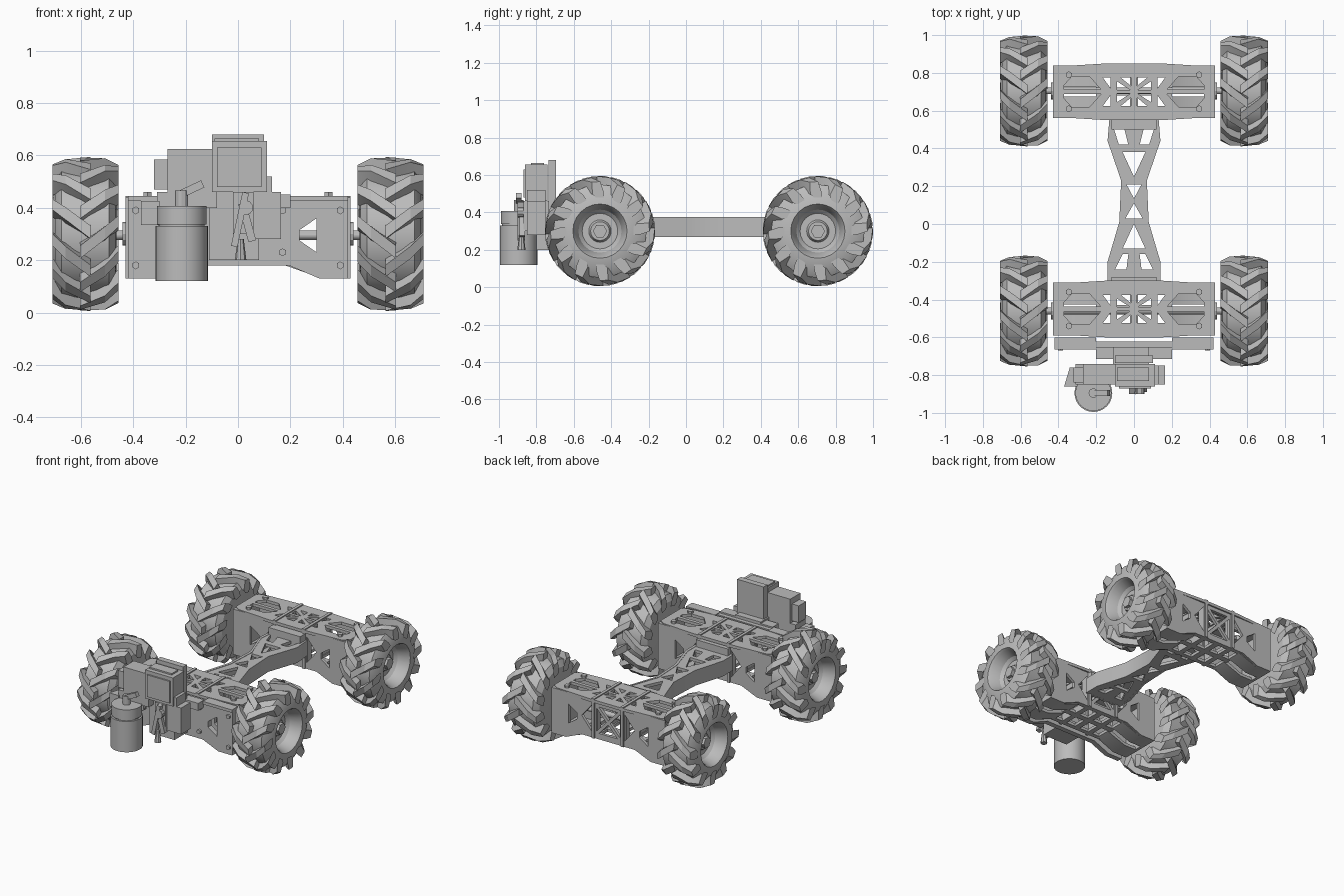
import bpy, bmesh
from math import cos, sin, pi, radians
from mathutils import Matrix, Vector

default_cube = bpy.data.objects.get("Cube")
if default_cube:
    bpy.data.objects.remove(default_cube, do_unlink=True)

grey = bpy.data.materials.new("plain_grey")
grey.use_nodes = True
grey.diffuse_color = (0.5, 0.5, 0.5, 1)
grey.node_tree.nodes["Principled BSDF"].inputs["Base Color"].default_value = grey.diffuse_color
parts = []


def add_mesh(name, bm, location=(0, 0, 0), rotation=(0, 0, 0)):
    """Finish a bmesh as a named object in the shared grey."""
    bmesh.ops.remove_doubles(bm, verts=bm.verts, dist=0.0001)
    bmesh.ops.recalc_face_normals(bm, faces=bm.faces)
    mesh = bpy.data.meshes.new(name)
    bm.to_mesh(mesh)
    bm.free()
    mesh.materials.clear()
    mesh.materials.append(grey)
    obj = bpy.data.objects.new(name, mesh)
    obj.location, obj.rotation_euler = location, rotation
    bpy.context.collection.objects.link(obj)
    parts.append(obj)
    return obj


def box(name, xs, ys, zs, tilt=(0, 0, 0)):
    """Box from its extents on each axis."""
    low, high = Vector((xs[0], ys[0], zs[0])), Vector((xs[1], ys[1], zs[1]))
    bm = bmesh.new()
    bmesh.ops.create_cube(bm, size=1)
    bmesh.ops.scale(bm, vec=high - low, verts=bm.verts)
    return add_mesh(name, bm, (low + high) / 2, tilt)


def cylinder(name, center, radius, length, axis="z", sides=24, tip=None):
    bm = bmesh.new()
    bmesh.ops.create_cone(bm, cap_ends=True, segments=sides, radius1=radius,
                          radius2=radius if tip is None else tip, depth=length)
    turn = {"z": (0, 0, 0), "x": (0, pi / 2, 0), "y": (pi / 2, 0, 0)}[axis]
    return add_mesh(name, bm, center, turn)


def plate(name, outline, holes, thickness, location, plane="xy"):
    """Flat plate with cut-outs, from filled 2D curve outlines."""
    curve = bpy.data.curves.new(name, "CURVE")
    curve.dimensions, curve.fill_mode, curve.extrude = "2D", "BOTH", thickness / 2
    for loop in [outline] + list(holes):
        spline = curve.splines.new("POLY")
        spline.points.add(len(loop) - 1)
        for point, (u, v) in zip(spline.points, loop):
            point.co = (u, v, 0, 1)
        spline.use_cyclic_u = True
    helper = bpy.data.objects.new(name + "_outline", curve)
    bpy.context.collection.objects.link(helper)
    bpy.context.view_layer.update()
    graph = bpy.context.evaluated_depsgraph_get()
    mesh = bpy.data.meshes.new_from_object(helper.evaluated_get(graph))
    bm = bmesh.new()
    bm.from_mesh(mesh)
    bpy.data.objects.remove(helper)
    bpy.data.curves.remove(curve)
    bpy.data.meshes.remove(mesh)
    turn = {"xy": (0, 0, 0), "xz": (pi / 2, 0, 0), "yz": (pi / 2, 0, pi / 2)}[plane]
    return add_mesh(name, bm, location, turn)


def flip(loops, u=-1, v=1):
    return [[(a * u, b * v) for a, b in loop] for loop in loops]


def both(loops):
    """The loops and their mirror images."""
    return loops + flip(loops)


def symmetric(half):
    """Close a right-hand half outline by mirroring it."""
    return half + [(-u, v) for u, v in reversed(half)]


def rectangle(u, v0, v1):
    return [(-u, v0), (u, v0), (u, v1), (-u, v1)]


# Wheels: lathed tyre with recessed rim, and staggered chevron lugs
TYRE = [(-.12, 0), (-.12, .12), (-.115, .21), (-.09, .25), (.09, .25), (.115, .21),
        (.125, .145), (.11, .135), (.05, .115), (.03, .095), (.03, .06), (.05, .05), (.05, 0)]
LUG = [(.126, .18, .215, 0), (.126, .2, .265, .08), (.075, .23, .29, .25), (-.02, .23, .295, .5)]
LUGS_PER_SIDE = 12


def wheel(name, side, y):
    center = (side * .583, y, .3)
    bm = bmesh.new()
    verts = [bm.verts.new((side * x, 0, r)) for x, r in TYRE]
    edges = [bm.edges.new(pair) for pair in zip(verts, verts[1:])]
    bmesh.ops.spin(bm, geom=verts + edges, axis=(1, 0, 0), cent=(0, 0, 0),
                   angle=2 * pi, steps=24, use_merge=True)
    add_mesh(name + "_tyre", bm, center)

    bm = bmesh.new()
    for hand in (1, -1):
        for i in range(LUGS_PER_SIDE):
            start = 2 * pi * (i + (.5 if hand < 0 else 0)) / LUGS_PER_SIDE
            rings = []
            for x, low, high, sweep in LUG:
                corners = [(low, -.12), (high, -.085), (high, .085), (low, .12)]
                rings.append([bm.verts.new((side * hand * x, -r * sin(start + sweep + w),
                                            r * cos(start + sweep + w))) for r, w in corners])
            for a, b in zip(rings, rings[1:]):
                for k in range(4):
                    n = (k + 1) % 4
                    bm.faces.new((a[k], a[n], b[n], b[k]))
            bm.faces.new(rings[0])
            bm.faces.new(rings[-1])
    add_mesh(name + "_tread", bm, center)
    cylinder(name + "_hub_nut", (side * .64, y, .3), .038, .03, "x", 6)


# Axle housings: trussed plates around a cross shaft
TOP = symmetric([(.15, -.15), (.39, -.135), (.43, -.11), (.43, .11), (.39, .135), (.15, .15)])
TOP_HOLES = both([[(.125, .02), (.165, .075), (.125, .075)], [(.02, .01), (.09, .055), (.09, .01)],
                  [(.015, .03), (.07, .075), (.015, .075)],
                  [(.175, .012), (.37, .012), (.37, .035), (.33, .08), (.235, .08)]])
TOP_HOLES += flip(TOP_HOLES, 1, -1)
FACE = symmetric([(.2, .18), (.32, .13), (.43, .13), (.43, .44)])
WINDOW = both([[(.235, .275), (.235, .315), (.3, .36), (.3, .23)]])
FACE_HOLES = WINDOW + both([[(.125, .22), (.125, .4), (.2, .31)], [(.09, .23), (.09, .39), (.015, .31)]])
FACE_HOLES += [[(-.07, .22), (.07, .22), (0, .295)], [(-.07, .4), (.07, .4), (0, .325)]]
FOOT = [(.18, .18), (.32, .13), (.43, .13), (.43, .15), (.32, .15), (.2, .2)]
FLOOR_HOLES = both([[(.02, .02), (.09, .02), (.09, .11), (.02, .11)],
                    [(.125, .02), (.18, .02), (.18, .11), (.125, .11)]])


def housing(name, y, wheel_y):
    plate(name + "_top", TOP, TOP_HOLES, .02, (0, y, .435))
    plate(name + "_floor", rectangle(.2, -.14, .14), FLOOR_HOLES + flip(FLOOR_HOLES, 1, -1),
          .02, (0, y, .19))
    for end, word in ((-1, "front"), (1, "back")):
        plate(f"{name}_{word}_face", FACE, FACE_HOLES, .02, (0, y + end * .13, 0), "xz")
        for loop in both([FOOT]):
            plate(f"{name}_{word}_foot", loop, [], .1, (0, y + end * .075, 0), "xz")
    for side in (-1, 1):
        plate(name + "_rib", rectangle(.15, .18, .452), [rectangle(.08, .23, .39)],
              .02, (side * .11, y, 0), "yz")
        plate(name + "_end", rectangle(.12, .13, .44), [], .02, (side * .42, y, 0), "yz")
        cylinder(name + "_bearing", (side * .43, wheel_y, .3), .045, .02, "x", 12)
        for end in (-1, 1):
            cylinder(name + "_screw", (side * .345, y + end * .09, .45), .018, .02, sides=6)
        wheel(name + ("_left" if side > 0 else "_right"), side, wheel_y)
    cylinder(name + "_shaft", (0, wheel_y, .295), .018, 1, "x", 12)


housing("front", -.45, -.46)
housing("rear", .7, .705)

# Front bumper plate with corner bolts
plate("bumper", [(x * .97, z) for x, z in FACE], WINDOW, .035, (0, -.64, 0), "xz")
for side in (-1, 1):
    for x, z in ((.17, .39), (.17, .23), (.39, .39), (.39, .18)):
        cylinder("bumper_bolt", (side * x, -.66, z), .015, .02, "y", 6)
    box("bumper_lip", sorted((side * .2, side * .42)), (-.665, -.6), (.425, .445))

# Spine: pinched truss between the housings
SPINE = symmetric([(.14, -.31), (.14, -.2), (.078, .01), (.068, .23), (.14, .44), (.13, .56)])
SPINE_HOLES = [[(-.06, .38), (.06, .38), (0, .25)], [(-.04, .21), (.04, .21), (0, .135)],
               [(-.045, .03), (.045, .03), (0, .11)], [(-.06, -.13), (.06, -.13), (0, 0)]]
SPINE_HOLES += both([[(.03, -.16), (.06, -.16), (.1, -.24), (.04, -.24)],
                     [(.03, .42), (.08, .42), (.105, .5), (.05, .5)]])
inner = [(u - .018 * (1 if u > 0 else -1), v * .97) for u, v in SPINE]
plate("spine_walls", SPINE, [inner], .105, (0, 0, .322))
for z in (.28, .362):
    plate("spine_truss", SPINE, SPINE_HOLES, .02, (0, 0, z))
box("spine_rear_joint", (-.12, .12), (.5, .57), (.27, .42))
box("spine_front_joint", (-.12, .12), (-.32, -.28), (.27, .42))

# Gearbox block on the front
box("gearbox_main", (-.1, .11), (-.86, -.74), (.46, .655))
box("gearbox_side", (-.27, -.1), (-.85, -.74), (.46, .625))
box("gearbox_cover", (-.08, .09), (-.87, -.85), (.48, .63))
box("gearbox_plug", (-.32, -.265), (-.84, -.76), (.47, .585))
box("gearbox_step", (.1, .13), (-.85, -.75), (.46, .52))
box("gearbox_back_plate", (-.1, .1), (-.735, -.695), (.37, .68))
box("gearbox_shelf", (-.2, .2), (-.715, -.65), (.4, .45))
box("gearbox_base", (-.11, .08), (-.8, -.65), (.2, .46))
box("gearbox_right_clamp", (.06, .165), (-.85, -.75), (.28, .46))
box("gearbox_cap", (-.09, .08), (-.83, -.76), (.655, .665))

# Motor can with its bracket
box("motor_bracket", (-.31, -.08), (-.85, -.74), (.4, .46))
plate("motor_ear", [(-.37, -.86), (-.3, -.86), (-.3, -.76), (-.34, -.76)], [], .09, (0, 0, .38))
cylinder("motor_can", (-.215, -.895, .225), .1, .21, sides=32)
cylinder("motor_neck", (-.215, -.895, .335), .088, .02, sides=32)
cylinder("motor_head", (-.215, -.895, .372), .095, .07, sides=32)
cylinder("motor_spindle", (-.215, -.895, .435), .025, .06, sides=12)
box("motor_lever", (-.23, -.13), (-.91, -.88), (.455, .485), (0, -radians(25), 0))

# Hanging linkage beside the motor
cylinder("link_pivot", (.03, -.87, .4), .028, .06, "y", 10)
box("link_arm", (-.005, .02), (-.9, -.86), (.25, .46), (0, radians(12), 0))
box("link_hook", (.02, .05), (-.89, -.86), (.27, .42), (0, -radians(15), 0))
cylinder("link_tip", (.01, -.88, .24), .022, .08, sides=8, tip=.012)
box("link_support", (-.02, .06), (-.87, -.78), (.3, .46))

# Smooth the rounded parts and keep crisp edges
bpy.ops.object.select_all(action="DESELECT")
for obj in parts:
    obj.select_set(True)
bpy.context.view_layer.objects.active = parts[0]
bpy.ops.object.shade_smooth_by_angle(angle=radians(25))
